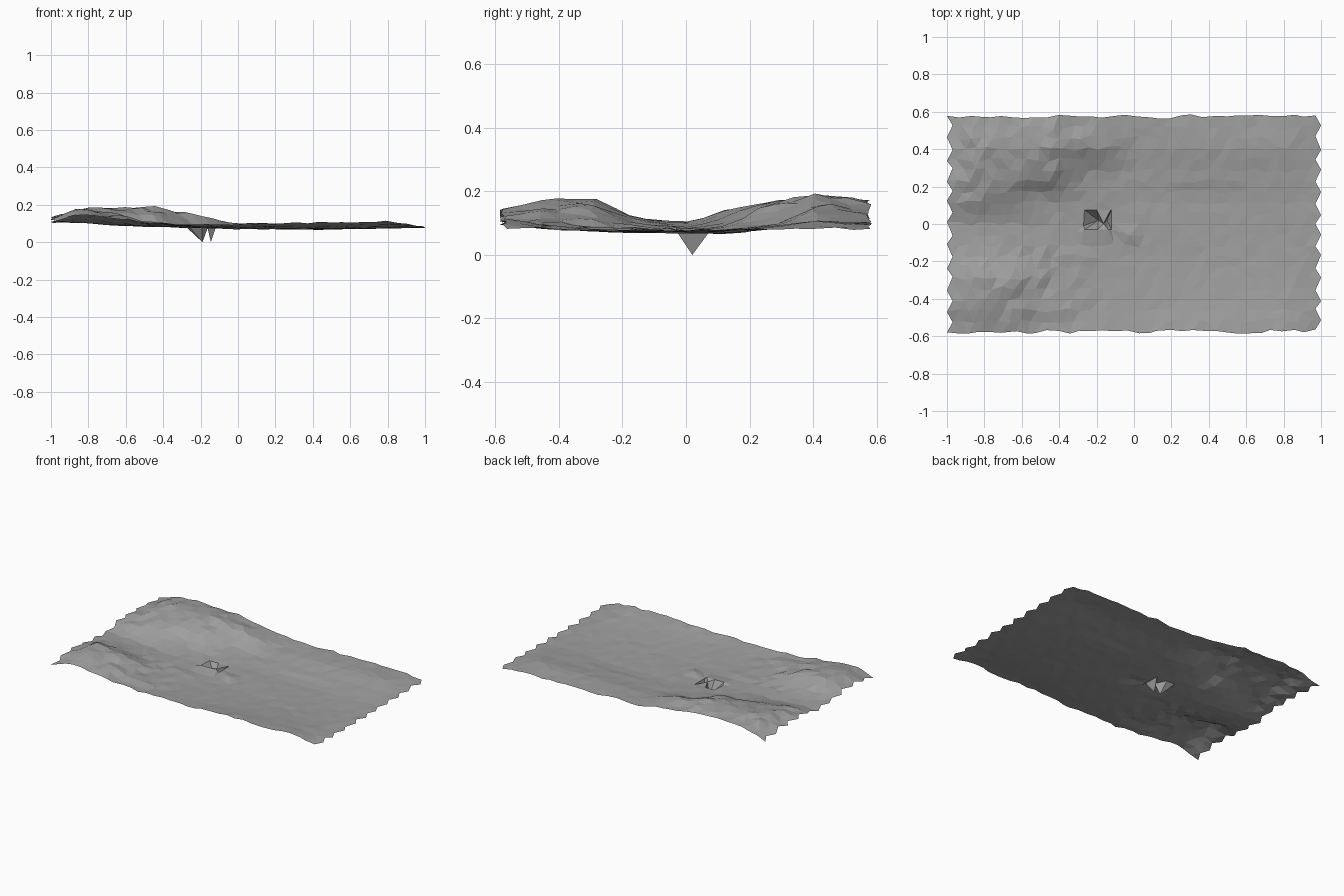
import bpy
import bmesh
import random
from mathutils import Vector

random.seed(7)

cube = bpy.data.objects.get("Cube")
if cube:
    bpy.data.objects.remove(cube, do_unlink=True)

# Plain stone colour
stone = bpy.data.materials.new("stone_grey")
stone.use_nodes = True
grey = (0.35, 0.35, 0.35, 1)
stone.diffuse_color = grey
stone.node_tree.nodes["Principled BSDF"].inputs["Base Color"].default_value = grey

# Coarse relief in thousandths, one profile per line from back to front
STATIONS_X = (-1, -.85, -.65, -.45, -.25, 0, .4, .8, 1)
STATIONS_Y = (.57, .42, .27, .13, 0, -.15, -.3, -.42, -.57)
RELIEF = (
    (115, 160, 172, 165, 135, 102, 98, 100, 82),
    (130, 180, 188, 192, 155, 95, 102, 108, 85),
    (138, 165, 170, 160, 95, 80, 84, 90, 82),
    (130, 142, 118, 92, 82, 72, 66, 78, 80),
    (105, 100, 88, 82, 78, 72, 68, 74, 78),
    (112, 115, 100, 85, 78, 70, 70, 75, 78),
    (130, 180, 150, 95, 80, 74, 76, 80, 80),
    (128, 172, 145, 100, 84, 80, 86, 92, 82),
    (105, 150, 125, 105, 95, 95, 105, 112, 82),
)


def locate(value, stations):
    """Segment index and eased fraction of a value between stations."""
    rising = stations[0] < stations[-1]
    last = len(stations) - 2
    index = 0
    while index < last and (value > stations[index + 1]) == rising:
        index += 1
    start, end = stations[index], stations[index + 1]
    t = min(max((value - start) / (end - start), 0), 1)
    return index, t * .5 + t * t * (3 - 2 * t) * .5


def ground_height(x, y):
    i, u = locate(x, STATIONS_X)
    j, v = locate(y, STATIONS_Y)
    back = RELIEF[j][i] * (1 - u) + RELIEF[j][i + 1] * u
    front = RELIEF[j + 1][i] * (1 - u) + RELIEF[j + 1][i + 1] * u
    return (back * (1 - v) + front * v) / 1000


# Staggered triangle sheet with ragged borders and rocky western banks
COLUMNS, ROWS = 33, 21
STEP_X, STEP_Y = 1.97 / COLUMNS, 1.15 / (ROWS - 1)
bm = bmesh.new()
rows = []
for r in range(ROWS):
    line = []
    for c in range(COLUMNS + 1):
        x = -1 + c * STEP_X + (r % 2) * .03
        y = -.575 + r * STEP_Y
        side = c in (0, COLUMNS)
        border = r in (0, ROWS - 1)
        if not side:
            x += random.uniform(-.014, .014)
        y += random.uniform(-.012, .012)
        z = ground_height(x, y)
        rough = .007 if x < -.25 and abs(y) > .12 else .002
        if side or border:
            rough = .004
        z += random.uniform(-rough, rough)
        line.append(bm.verts.new((x, y, z)))
    rows.append(line)

for r in range(ROWS - 1):
    low, high = rows[r], rows[r + 1]
    for c in range(COLUMNS):
        a, b, d, e = low[c], low[c + 1], high[c + 1], high[c]
        if r % 2:
            bm.faces.new((a, b, d))
            bm.faces.new((a, d, e))
        else:
            bm.faces.new((a, b, e))
            bm.faces.new((b, d, e))

# Small sharp pit near the middle, with a shallow lip on its front side
def nearest(x, y):
    target = Vector((x, y))
    return min(bm.verts, key=lambda v: (v.co.xy - target).length)


pit = [nearest(-.2, .02), nearest(-.14, .02)]
for vert, x in zip(pit, (-.19, -.145)):
    vert.co = (x, .02, 0)
ring = {e.other_vert(v) for v in pit for e in v.link_edges} - set(pit)
for vert in ring:
    vert.co.x = min(max(vert.co.x, -.27), -.12)
    vert.co.y = .075 if vert.co.y > .04 else max(vert.co.y, -.03)
    vert.co.z = .075
for x in (-.27, -.2, -.14, -.07):
    nearest(x, -.05).co.z += .012

bm.normal_update()
mesh = bpy.data.meshes.new("terrain_sheet")
bm.to_mesh(mesh)
bm.free()
mesh.materials.append(stone)
terrain = bpy.data.objects.new("terrain_sheet", mesh)
bpy.context.collection.objects.link(terrain)
